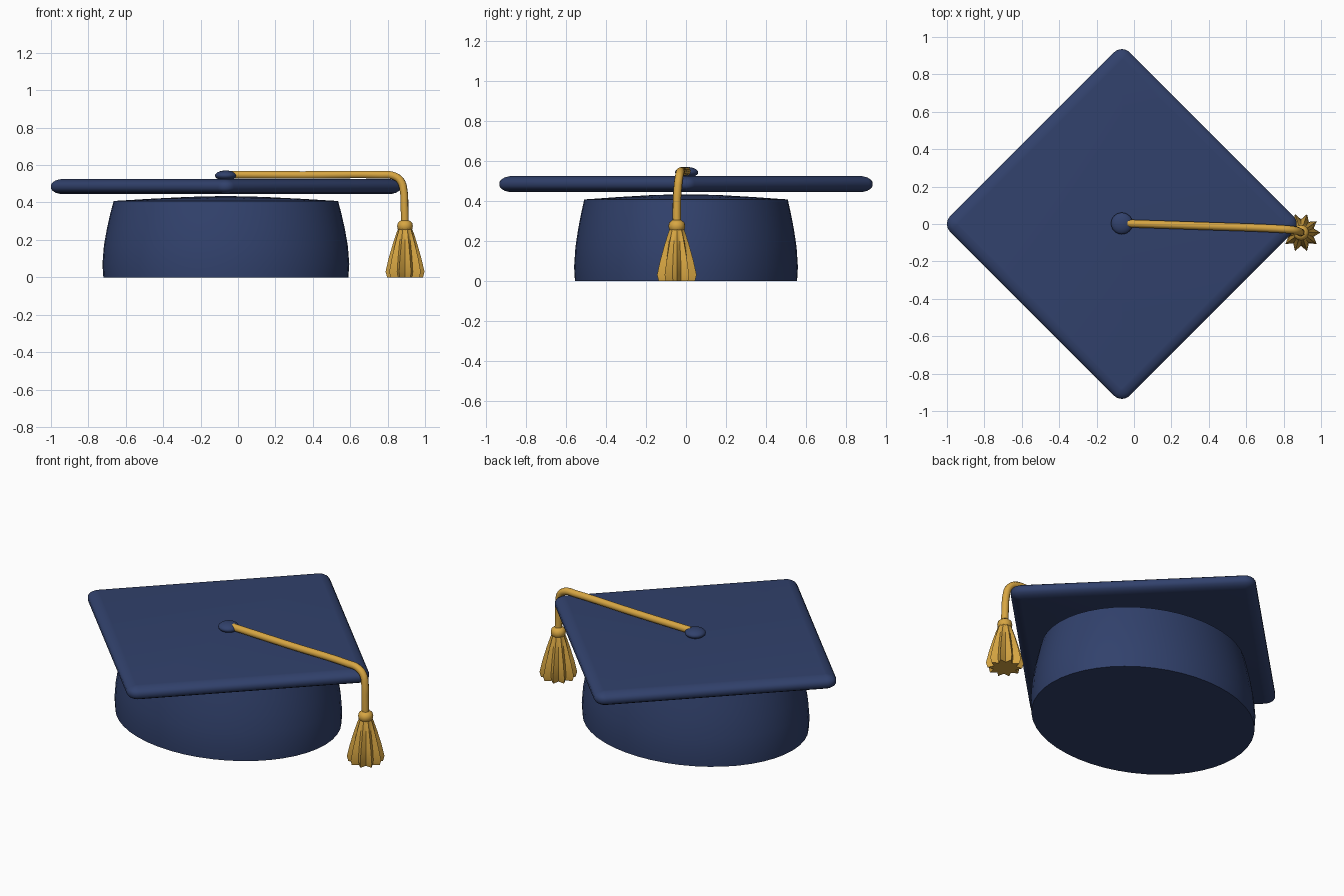
import bpy, bmesh, math

if "Cube" in bpy.data.objects:
    bpy.data.objects.remove(bpy.data.objects["Cube"])

CX = -0.065            # centre of cap and board
TX, TY = 0.893, -0.046  # tassel axis


def material(name, rgb):
    m = bpy.data.materials.new(name)
    m.diffuse_color = (*rgb, 1)
    m.use_nodes = True
    m.node_tree.nodes["Principled BSDF"].inputs["Base Color"].default_value = m.diffuse_color
    return m


NAVY = material("navy cloth", (0.031, 0.053, 0.15))
GOLD = material("gold thread", (0.68, 0.38, 0.055))


def finish(ob, mat, angle):
    ob.data.materials.clear()
    ob.data.materials.append(mat)
    bpy.ops.object.select_all(action='DESELECT')
    ob.select_set(True)
    bpy.context.view_layer.objects.active = ob
    bpy.ops.object.shade_smooth_by_angle(angle=math.radians(angle))
    return ob


def loft(name, rings, mat, angle=35):
    """Skin a stack of equal-length rings, listed bottom to top, with end caps."""
    bm = bmesh.new()
    loops = [[bm.verts.new(p) for p in r] for r in rings]
    n = len(loops[0])
    for a, b in zip(loops, loops[1:]):
        for i in range(n):
            j = (i + 1) % n
            bm.faces.new((a[i], a[j], b[j], b[i]))
    bm.faces.new(loops[0][::-1])
    bm.faces.new(loops[-1])
    bmesh.ops.recalc_face_normals(bm, faces=bm.faces)
    me = bpy.data.meshes.new(name)
    bm.to_mesh(me)
    bm.free()
    ob = bpy.data.objects.new(name, me)
    bpy.context.collection.objects.link(ob)
    return finish(ob, mat, angle)


def ellipse(cx, cy, rx, ry, z, n):
    return [(cx + rx * math.cos(math.tau * i / n), cy + ry * math.sin(math.tau * i / n), z)
            for i in range(n)]


def diamond(r, z, core=0.875, steps=6):
    """Diamond outline with corners rounded by radius r."""
    pts = []
    for k in range(4):
        mid = k * math.pi / 2
        for s in range(steps + 1):
            a = mid - math.pi / 4 + s / steps * math.pi / 2
            pts.append((CX + core * math.cos(mid) + r * math.cos(a),
                        core * math.sin(mid) + r * math.sin(a), z))
    return pts


# Oval skull cap with a shallow domed top
cap = [(0.655, 0.0), (0.66, 0.07), (0.652, 0.17), (0.636, 0.26), (0.618, 0.34),
       (0.60, 0.408), (0.40, 0.42), (0.20, 0.43), (0.03, 0.434)]
loft("skull_cap", [ellipse(CX, 0, r, r * 0.85, z, 48) for r, z in cap], NAVY)

# Square board with soft edges
half = [(0.06, 0.010), (0.052, 0.022), (0.035, 0.033), (0.012, 0.039), (0.003, 0.040)]
edge = [(r, -h) for r, h in half[::-1]] + half
loft("mortar_board", [diamond(r, 0.485 + h) for r, h in edge], NAVY, 40)

# Button on the board
bpy.ops.mesh.primitive_uv_sphere_add(segments=24, ring_count=12, radius=1,
                                     location=(CX, 0.003, 0.544))
button = bpy.context.object
button.name = "button"
button.scale = (0.058, 0.058, 0.027)
finish(button, NAVY, 40)

# Cord running over the board and down past its corner
path = [(-0.035, 0.003, 0.549), (0.35, -0.010, 0.547), (0.76, -0.025, 0.548),
        (0.83, -0.030, 0.543), (0.87, -0.036, 0.515), (0.886, -0.042, 0.46),
        (0.89, TY, 0.38), (TX, TY, 0.27)]
cu = bpy.data.curves.new("cord", 'CURVE')
cu.dimensions = '3D'
cu.bevel_depth = 0.021
cu.bevel_resolution = 3
cu.resolution_u = 5
cu.use_fill_caps = True
sp = cu.splines.new('BEZIER')
sp.bezier_points.add(len(path) - 1)
for bp, p in zip(sp.bezier_points, path):
    bp.co = p
    bp.handle_left_type = bp.handle_right_type = 'AUTO'
cord = bpy.data.objects.new("cord", cu)
bpy.context.collection.objects.link(cord)
bpy.context.view_layer.objects.active = cord
cord.select_set(True)
bpy.ops.object.select_all(action='DESELECT')
cord.select_set(True)
bpy.ops.object.convert(target='MESH')
finish(bpy.context.object, GOLD, 50)

# Tassel knot
knot = [(0.030, 0.248), (0.039, 0.258), (0.042, 0.275), (0.038, 0.292), (0.022, 0.305)]
loft("tassel_knot", [ellipse(TX, TY, r, r, z, 20) for r, z in knot], GOLD, 50)


# Pleated tassel skirt: ridges and valleys deepen toward the bottom
def star(outer, inner, z, points=10):
    ring = []
    for i in range(points * 2):
        r, a = (inner if i % 2 else outer), math.pi * i / points
        ring.append((TX + r * math.cos(a), TY + r * math.sin(a), z))
    return ring


skirt = [(0.096, 0.064, 0.0), (0.104, 0.071, 0.03), (0.088, 0.064, 0.10),
         (0.065, 0.051, 0.18), (0.047, 0.040, 0.235), (0.034, 0.032, 0.268)]
loft("tassel_skirt", [star(*s) for s in skirt], GOLD, 30)
